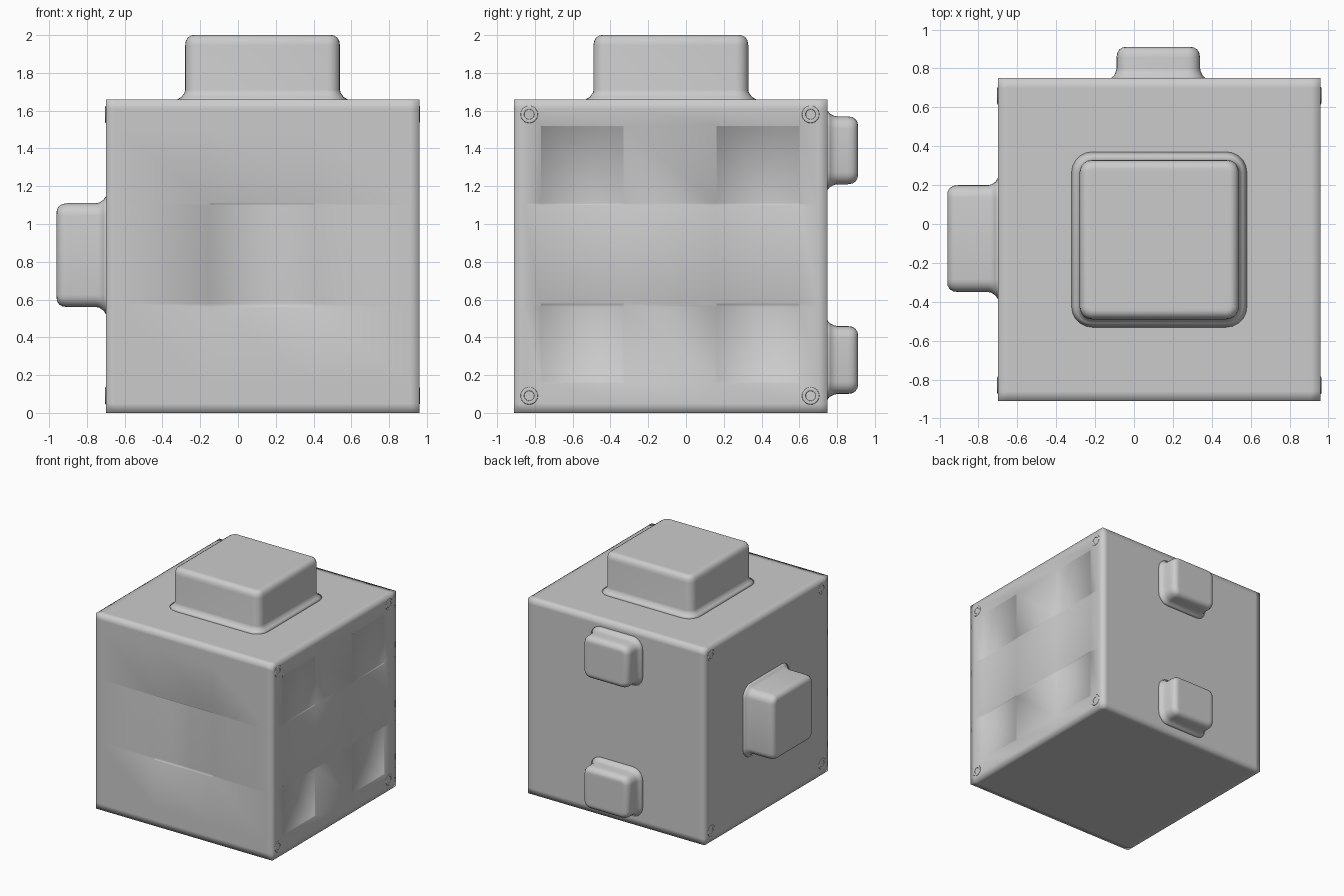
import bpy
import bmesh
import math
from mathutils import Vector

if "Cube" in bpy.data.objects:
    bpy.data.objects.remove(bpy.data.objects["Cube"], do_unlink=True)

# One plain grey for everything
grey = bpy.data.materials.new("light grey")
grey.use_nodes = True
colour = (0.6, 0.6, 0.6, 1)
grey.diffuse_color = colour
grey.node_tree.nodes["Principled BSDF"].inputs["Base Color"].default_value = colour

LOW = Vector((-0.70, -0.91, 0.0))
HIGH = Vector((0.96, 0.75, 1.66))
MID = (LOW + HIGH) / 2
BORDER = 0.05


def finish(name, bm):
    bmesh.ops.recalc_face_normals(bm, faces=bm.faces)
    for f in bm.faces:
        f.smooth = True
    mesh = bpy.data.meshes.new(name)
    bm.to_mesh(mesh)
    bm.free()
    mesh.materials.append(grey)
    obj = bpy.data.objects.new(name, mesh)
    bpy.context.collection.objects.link(obj)
    return obj


def build_body():
    bm = bmesh.new()
    bmesh.ops.create_cube(bm, size=1)
    for v in bm.verts:
        v.co = MID + v.co * (HIGH - LOW)[0]
    # Border loops keep the panels flat and soften only the edges
    cuts = [[LOW[a] + BORDER, HIGH[a] - BORDER] for a in range(3)]
    columns, rows = [(-0.77, -0.33), (0.16, 0.60)], [(0.16, 0.58), (1.10, 1.52)]
    socket_x, socket_z = (-0.15, 0.40), (0.56, 1.11)
    cuts[0] += socket_x
    cuts[1] += [v for pair in columns for v in pair]
    cuts[2] += [v for pair in rows for v in pair] + list(socket_z)
    for axis in range(3):
        normal = Vector([float(axis == i) for i in range(3)])
        for value in cuts[axis]:
            bmesh.ops.bisect_plane(bm, geom=bm.verts[:] + bm.edges[:] + bm.faces[:],
                                   plane_co=normal * value, plane_no=normal)

    # Shallow square recesses: one on the front, four on the left side
    def inside(value, span):
        return span[0] < value < span[1]

    recessed = []
    for f in bm.faces:
        c = f.calc_center_median()
        front = c.y < LOW.y + 0.001 and inside(c.x, socket_x) and inside(c.z, socket_z)
        side = (c.x > HIGH.x - 0.001 and any(inside(c.y, s) for s in columns)
                and any(inside(c.z, s) for s in rows))
        if front or side:
            recessed.append(f)
    bmesh.ops.inset_region(bm, faces=recessed, thickness=0.004, depth=-0.005)
    return finish("body", bm)


def build_boss(name, location, rotation, width, depth, height, flare):
    """Rounded rectangular peg with a filleted foot and softened rim."""
    profile = [(flare, -0.005), (flare * 0.4, 0.012), (0.003, 0.035), (0, 0.05),
               (0, height - 0.055), (-0.004, height - 0.03), (-0.015, height - 0.012),
               (-0.032, height - 0.002), (-0.045, height), (-0.06, height)]
    bm = bmesh.new()
    rings = []
    for offset, z in profile:
        radius = 0.065 + offset
        hx, hy = width / 2 + offset - radius, depth / 2 + offset - radius
        ring = []
        for quarter, (sx, sy) in enumerate([(1, 1), (-1, 1), (-1, -1), (1, -1)]):
            for step in range(6):
                a = math.pi / 2 * (quarter + step / 5)
                ring.append(bm.verts.new((sx * hx + radius * math.cos(a),
                                          sy * hy + radius * math.sin(a), z)))
        rings.append(ring)
    for lower, upper in zip(rings, rings[1:]):
        for i in range(len(lower)):
            j = (i + 1) % len(lower)
            bm.faces.new((lower[i], lower[j], upper[j], upper[i]))
    bm.faces.new(rings[-1])
    bm.faces.new(rings[0][::-1])
    obj = finish(name, bm)
    obj.location = location
    obj.rotation_euler = rotation
    return obj


build_body()

# Pegs on the top, right side and back
quarter_turn = math.pi / 2
build_boss("top_peg", (0.13, -0.08, HIGH.z), (0, 0, 0), 0.82, 0.82, 0.34, 0.05)
build_boss("side_peg", (LOW.x, -0.075, 0.835), (0, -quarter_turn, 0), 0.55, 0.55, 0.26, 0.045)
for label, z in (("lower", 0.28), ("upper", 1.39)):
    build_boss(label + "_back_peg", (0.125, HIGH.y, z), (-quarter_turn, 0, 0),
               0.43, 0.36, 0.16, 0.035)

# Small ring marks in the corners of both sides
for side, x in (("left", HIGH.x), ("right", LOW.x)):
    for y in (-0.83, 0.66):
        for z in (0.09, 1.58):
            bpy.ops.mesh.primitive_torus_add(location=(x, y, z), rotation=(0, quarter_turn, 0),
                                             major_radius=0.036, minor_radius=0.01,
                                             major_segments=24, minor_segments=8)
            ring = bpy.context.object
            ring.name = side + "_corner_ring"
            ring.scale.z = 0.4
            ring.data.materials.append(grey)
            bpy.ops.object.shade_smooth()
